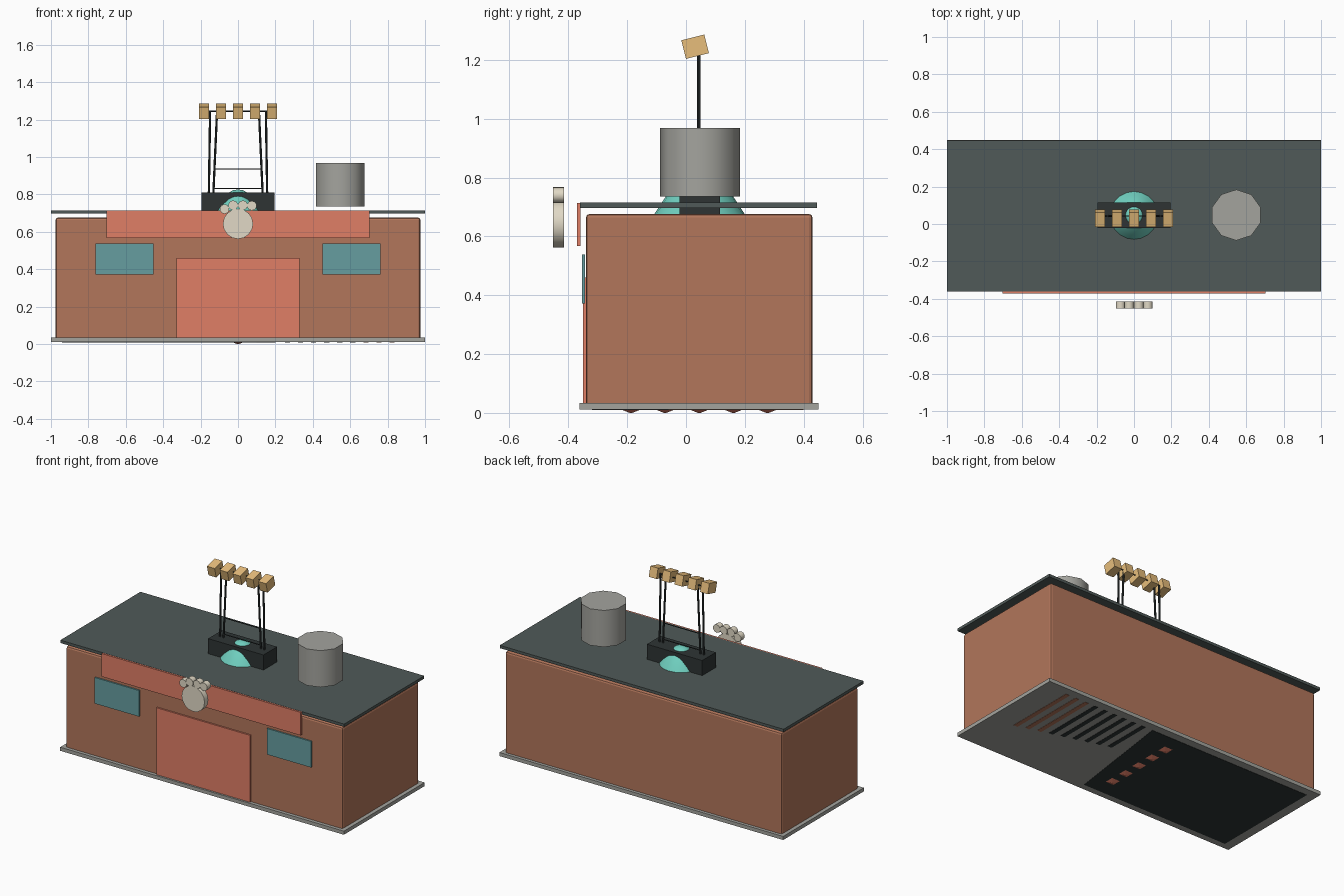
import bpy, bmesh, math
from mathutils import Vector, Matrix

if "Cube" in bpy.data.objects:
    bpy.data.objects.remove(bpy.data.objects["Cube"])


def material(name, r, g, b):
    m = bpy.data.materials.new(name)
    m.diffuse_color = tuple(((c / 255 + 0.055) / 1.055) ** 2.4 for c in (r, g, b)) + (1,)
    m.use_nodes = True
    m.node_tree.nodes["Principled BSDF"].inputs["Base Color"].default_value = m.diffuse_color
    return m


BRICK = material("brick brown", 178, 118, 91)
SALMON = material("salmon", 224, 126, 102)
SLATE = material("slate", 80, 90, 88)
DARK = material("charcoal", 46, 52, 52)
GREY = material("concrete grey", 164, 164, 158)
GLASS = material("window teal", 102, 157, 160)
AQUA = material("aqua", 112, 208, 192)
TAN = material("tan", 232, 190, 124)
BONE = material("bone", 225, 217, 198)


def finish(name, bm, mat, bevel=0):
    bmesh.ops.recalc_face_normals(bm, faces=bm.faces)
    me = bpy.data.meshes.new(name)
    bm.to_mesh(me)
    bm.free()
    me.materials.append(mat)
    ob = bpy.data.objects.new(name, me)
    bpy.context.collection.objects.link(ob)
    if bevel:
        mod = ob.modifiers.new("bevel", 'BEVEL')
        mod.width, mod.segments = bevel, 2
    return ob


def smooth(ob, degrees=40):
    bpy.ops.object.select_all(action='DESELECT')
    ob.select_set(True)
    bpy.context.view_layer.objects.active = ob
    bpy.ops.object.shade_smooth_by_angle(angle=math.radians(degrees))


def box(name, mat, x, y, z, bevel=0, tilt=0):
    """Box from (min, max) ranges, optionally tilted about its own x axis."""
    bm = bmesh.new()
    size = [b - a for a, b in (x, y, z)]
    mid = [(a + b) / 2 for a, b in (x, y, z)]
    bmesh.ops.create_cube(bm, size=1, matrix=Matrix.Translation(mid)
                          @ Matrix.Rotation(tilt, 4, 'X') @ Matrix.Diagonal((*size, 1)))
    return finish(name, bm, mat, bevel)


def rod(name, mat, a, b, r, sides, r2=None, spin=0):
    """Cylinder or cone running from point a to point b."""
    a, b = Vector(a), Vector(b)
    d = b - a
    bm = bmesh.new()
    bmesh.ops.create_cone(bm, cap_ends=True, segments=sides, radius1=r,
                          radius2=r if r2 is None else r2, depth=d.length,
                          matrix=Matrix.Translation((a + b) / 2)
                          @ d.to_track_quat('Z', 'Y').to_matrix().to_4x4()
                          @ Matrix.Rotation(spin, 4, 'Z'))
    return finish(name, bm, mat)


def plate(name, mat, outline, z0, z1):
    """Thin flat plate with the given outline."""
    bm = bmesh.new()
    face = bm.faces.new([bm.verts.new((x, y, z0)) for x, y in outline])
    top = bmesh.ops.extrude_face_region(bm, geom=[face])["geom"]
    bmesh.ops.translate(bm, vec=(0, 0, z1 - z0),
                        verts=[v for v in top if isinstance(v, bmesh.types.BMVert)])
    return finish(name, bm, mat)


def lathe(name, mat, profile, centre, steps):
    bm = bmesh.new()
    vs = [bm.verts.new((r, 0, z)) for r, z in profile]
    es = [bm.edges.new(p) for p in zip(vs, vs[1:])]
    bmesh.ops.spin(bm, geom=vs + es, cent=(0, 0, 0), axis=(0, 0, 1),
                   angle=math.tau, steps=steps)
    bmesh.ops.remove_doubles(bm, verts=bm.verts, dist=1e-4)
    bmesh.ops.translate(bm, verts=bm.verts, vec=centre)
    return finish(name, bm, mat)


# Building shell
box("base_slab", GREY, (-1, 1), (-0.362, 0.45), (0.011, 0.034))
box("walls", BRICK, (-0.975, 0.975), (-0.34, 0.43), (0.013, 0.676), bevel=0.012)
box("roof", SLATE, (-1, 1), (-0.36, 0.446), (0.697, 0.715))

# Underside: dark panel, dark slats and brown slats
plate("underside_panel", DARK, [(0.1, -0.32), (-0.94, -0.32), (-0.94, 0.4), (0.2, 0.4)],
      0.0095, 0.013)
for i in range(9):
    x = 0.25 + i * 0.07
    box("underside_slat", DARK if i < 6 else BRICK, (x, x + 0.028),
        (0.1 - i * 0.02, 0.4), (0.0095, 0.013))

# Small pointed studs under the floor
for i in range(5):
    y = 0.045 + (i - 2) * 0.116
    rod("floor_stud", SALMON, (0, y, 0.013), (0, y, 0), 0.052, 4, 0.006, math.pi / 4)

# Front: door, windows, sign board
box("door", SALMON, (-0.33, 0.33), (-0.35, -0.335), (0.03, 0.46))
for s in (-1, 1):
    box("window", GLASS, (s * 0.607 - 0.156, s * 0.607 + 0.156), (-0.353, -0.344), (0.372, 0.538))
box("sign_board", SALMON, (-0.702, 0.702), (-0.371, -0.358), (0.567, 0.714))

# Round emblem with four small pads
smooth(rod("emblem_disc", BONE, (0, -0.452, 0.643), (0, -0.414, 0.643), 0.081, 16))
for x, z in ((-0.072, 0.722), (-0.026, 0.742), (0.026, 0.742), (0.074, 0.74)):
    smooth(rod("emblem_pad", BONE, (x, -0.452, z), (x, -0.414, z), 0.026, 10))

# Roof tank
smooth(rod("tank", GREY, (0.547, 0.048, 0.736), (0.547, 0.048, 0.969), 0.136, 10,
           spin=math.pi / 10 + math.pi / 2))

# Dome pushing through the plinth
smooth(lathe("dome", AQUA, [(0.156, 0.672), (0.128, 0.715), (0.108, 0.745), (0.08, 0.78),
                            (0.047, 0.81), (0.03, 0.822), (0, 0.827)], (0, 0.046, 0), 20))
box("plinth", DARK, (-0.195, 0.195), (-0.022, 0.115), (0.675, 0.811))

# Rack of posts, cross bars and blocks
for s in (-1, 1):
    rod("outer_post", DARK, (s * 0.156, 0.043, 0.8), (s * 0.149, 0.043, 1.245), 0.006, 8)
    rod("inner_post", DARK, (s * 0.132, 0.043, 0.8), (s * 0.112, 0.043, 1.245), 0.006, 8)
for z, w in ((0.832, 0.13), (0.937, 0.125), (1.245, 0.18)):
    rod("cross_bar", DARK, (-w, 0.043, z), (w, 0.043, z), 0.003, 8)
for i in range(-2, 3):
    x = i * 0.0905
    box("block", TAN, (x - 0.027, x + 0.027), (-0.009, 0.071), (1.212, 1.277), tilt=math.radians(14))
